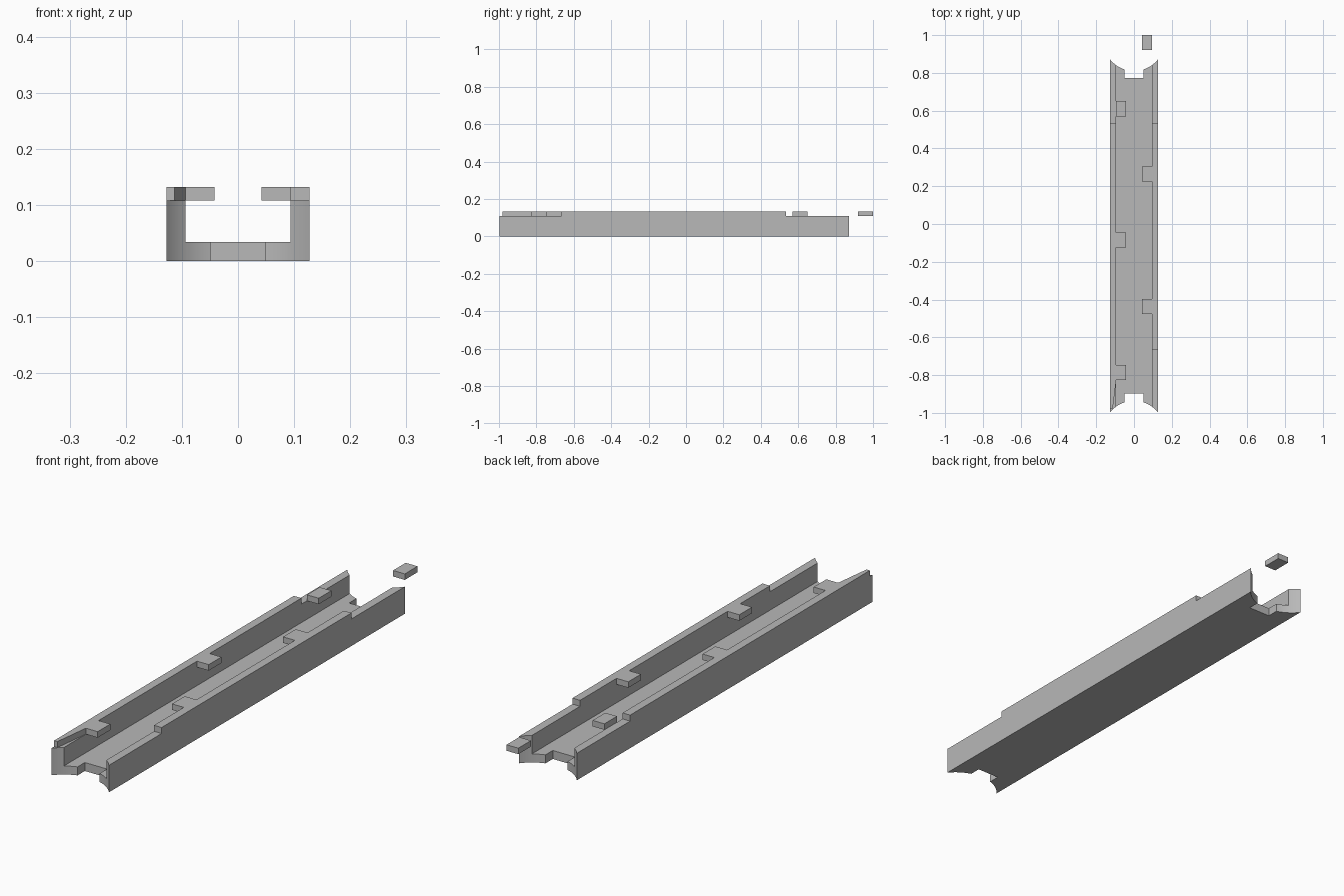
import bpy, bmesh
from math import sqrt
from mathutils import Vector

cube = bpy.data.objects.get("Cube")
if cube:
    bpy.data.objects.remove(cube, do_unlink=True)

grey = bpy.data.materials.new("plain grey")
grey.use_nodes = True
grey.diffuse_color = (0.48, 0.48, 0.48, 1)
grey.node_tree.nodes["Principled BSDF"].inputs["Base Color"].default_value = grey.diffuse_color

OUTER, INNER, FLOOR, WALL, TOP = 0.1275, 0.094, 0.034, 0.108, 0.132
MID, HALF = -0.063, 0.935          # channel centre and half length along y
TAB_X, TAB_HALF = 0.042, 0.04


def prism(name, points, offset):
    """Extrude a closed outline of 3D points along an offset."""
    bm = bmesh.new()
    face = bm.faces.new([bm.verts.new(p) for p in points])
    grown = bmesh.ops.extrude_face_region(bm, geom=[face])["geom"]
    bmesh.ops.translate(bm, verts=[v for v in grown if isinstance(v, bmesh.types.BMVert)],
                        vec=Vector(offset))
    bmesh.ops.recalc_face_normals(bm, faces=bm.faces)
    mesh = bpy.data.meshes.new(name)
    bm.to_mesh(mesh)
    bm.free()
    mesh.materials.append(grey)
    obj = bpy.data.objects.new(name, mesh)
    bpy.context.collection.objects.link(obj)
    return obj


def plate(name, outline):
    return prism(name, [(x, y, WALL) for x, y in outline], (0, 0, TOP - WALL))


# U-shaped channel, a little overlong before its ends are cut
half = [(OUTER, 0), (OUTER, WALL), (INNER, WALL), (INNER, FLOOR)]
section = half + [(-x, z) for x, z in reversed(half)]
length = HALF + 0.02
channel = prism("channel", [(x, MID - length, z) for x, z in section], (0, 2 * length, 0))

# Concave ends with a square notch in the floor
radius, notch_x, notch_depth, reach = 0.163, 0.049, 0.835, 0.136
centre = HALF + sqrt(radius**2 - OUTER**2)
steps = 12
arc = []
for i in range(steps + 1):
    x = reach + (notch_x - reach) * i / steps
    arc.append((x, centre - sqrt(radius**2 - x * x)))
side = [(reach, HALF + 0.1)] + arc + [(notch_x, notch_depth)]
end_plan = side + [(-x, y) for x, y in reversed(side)]
for sign in (-1, 1):
    cutter = prism("end_cutter", [(x, MID + sign * y, -0.1) for x, y in end_plan], (0, 0, 0.4))
    cutter.hide_render = True
    cut = channel.modifiers.new("end cut", "BOOLEAN")
    cut.object = cutter
    cut.solver = "EXACT"
    bpy.context.view_layer.objects.active = channel
    bpy.ops.object.modifier_apply(modifier=cut.name)
    bpy.data.objects.remove(cutter, do_unlink=True)


def tab_outline(sign, y):
    """Step in from the lip and back, going towards +y."""
    a, b = y - TAB_HALF, y + TAB_HALF
    return [(sign * INNER, a), (sign * TAB_X, a), (sign * TAB_X, b), (sign * INNER, b)]


# Lips on the wall tops, each with its inward tabs
left = [(OUTER, -0.665), (INNER, -0.665)]
for y in (-0.437, 0.265):
    left += tab_outline(1, y)
plate("left_lip", left + [(INNER, 0.535), (OUTER, 0.535)])

right = [(-OUTER, -0.98), (-0.113, -0.98)]    # tapered front end
for y in (-0.787, -0.085):
    right += tab_outline(-1, y)
plate("right_lip", right + [(-INNER, 0.535), (-OUTER, 0.535)])

# Loose tabs beyond the lips
plate("left_loose_tab", tab_outline(1, 0.96))
plate("right_loose_tab", tab_outline(-1, 0.61))

# Smooth only the curved ends
bpy.ops.object.select_all(action="DESELECT")
channel.select_set(True)
bpy.context.view_layer.objects.active = channel
bpy.ops.object.shade_smooth_by_angle()
